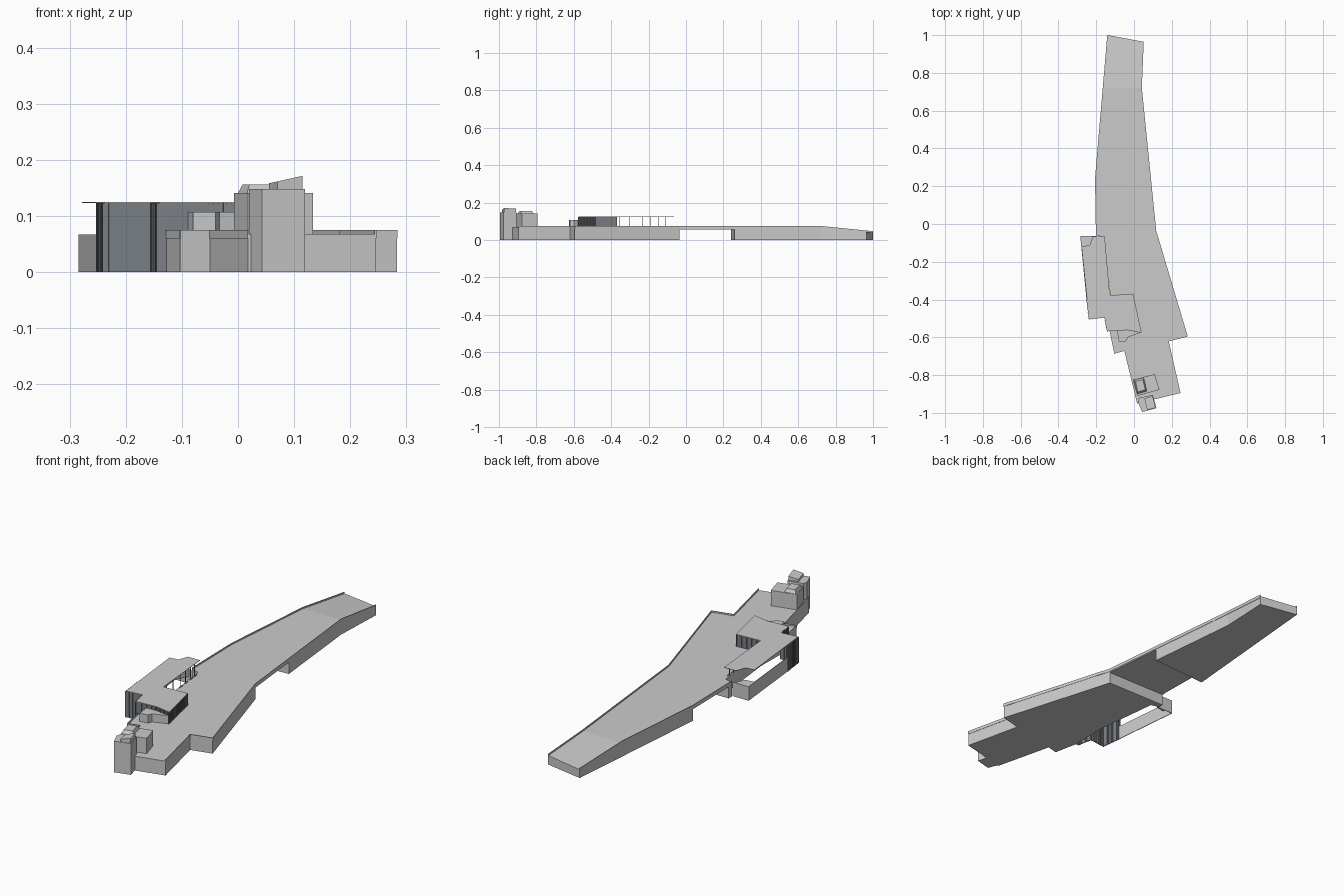
import bpy, bmesh
from mathutils import Vector

if "Cube" in bpy.data.objects:
    bpy.data.objects.remove(bpy.data.objects["Cube"])


def material(name, rgb):
    m = bpy.data.materials.new(name)
    m.diffuse_color = (*rgb, 1)
    m.use_nodes = True
    m.node_tree.nodes["Principled BSDF"].inputs["Base Color"].default_value = m.diffuse_color
    return m


DARK = material("dark_metal", (0.2, 0.22, 0.24))
YELLOW = material("yellow_paint", (0.8, 0.6, 0.15))


def finish(bm, name, mat=None):
    bmesh.ops.recalc_face_normals(bm, faces=bm.faces)
    me = bpy.data.meshes.new(name)
    bm.to_mesh(me)
    bm.free()
    ob = bpy.data.objects.new(name, me)
    bpy.context.collection.objects.link(ob)
    if mat:
        me.materials.append(mat)
    return ob


def add_prism(bm, outline, z0, top, inset=0):
    """Extrude an outline from z0 to top (a height or a function of x, y)."""
    height = top if callable(top) else (lambda x, y: top)
    c = sum((Vector(p) for p in outline), Vector((0, 0))) / len(outline)
    low = [bm.verts.new((x, y, z0)) for x, y in outline]
    high = []
    for p in outline:
        q = Vector(p).lerp(c, inset)
        high.append(bm.verts.new((q.x, q.y, height(*p))))
    bm.faces.new(low[::-1])
    bm.faces.new(high)
    n = len(outline)
    for i in range(n):
        j = (i + 1) % n
        bm.faces.new((low[i], low[j], high[j], high[i]))


def prism(name, outline, z0, top, inset=0, mat=None):
    bm = bmesh.new()
    add_prism(bm, outline, z0, top, inset)
    return finish(bm, name, mat)


def wall(name, path, z0, top, thick=0.003, mat=None, ribs=0):
    """Thin upright wall along a path, with optional evenly spaced ribs."""
    bm = bmesh.new()
    height = top if callable(top) else (lambda x, y: top)
    for a, b in zip(path, path[1:]):
        a, b = Vector(a), Vector(b)
        d = (b - a).normalized()
        n = Vector((-d.y, d.x)) * thick / 2
        v = []
        for p in (a - n, b - n, b + n, a + n):
            v.append(bm.verts.new((p.x, p.y, z0)))
        for p, q in ((a - n, a), (b - n, b), (b + n, b), (a + n, a)):
            v.append(bm.verts.new((p.x, p.y, height(*q))))
        for f in ((3, 2, 1, 0), (4, 5, 6, 7), (0, 1, 5, 4),
                  (1, 2, 6, 5), (2, 3, 7, 6), (3, 0, 4, 7)):
            bm.faces.new([v[i] for i in f])
        if ribs:
            count = max(1, int((b - a).length / ribs))
            for i in range(count + 1):
                p = a.lerp(b, i / count)
                e, w = d * 0.001, n * 2.2
                add_prism(bm, [p - e - w, p + e - w, p + e + w, p - e + w], z0, top)
    return finish(bm, name, mat)


def deck_z(x, y):
    return 0.068 - max(0, y - 0.72) * 0.1


def parapet_z(x, y):
    return deck_z(x, y) + 0.007


# Long walkable deck: two ground blocks with a passage between them
prism("deck_front_block", [
    (-0.20, -0.035), (-0.20, -0.06), (-0.16, -0.07), (-0.125, -0.38),
    (-0.127, -0.57), (-0.103, -0.685), (-0.05, -0.67), (0.018, -0.95),
    (0.245, -0.895), (0.182, -0.62), (0.283, -0.595), (0.116, -0.035)], 0, deck_z)
prism("deck_bridge", [(-0.20, -0.035), (0.116, -0.035), (0.086, 0.26),
                      (-0.205, 0.24)], 0.055, 0.068)
prism("deck_rear_block", [(-0.205, 0.24), (0.086, 0.26), (0.04, 0.72),
                          (-0.164, 0.72)], 0, 0.068)
prism("deck_ramp", [(-0.164, 0.72), (0.04, 0.72), (0.05, 0.965),
                    (-0.14, 1.0)], 0, deck_z)

# Parapets along both long edges
wall("east_parapet", [(0.05, 0.965), (0.04, 0.72), (0.116, -0.035), (0.283, -0.595),
                      (0.182, -0.62), (0.245, -0.895)], 0.06, parapet_z)
wall("west_parapet", [(-0.14, 1.0), (-0.164, 0.72), (-0.205, 0.24),
                      (-0.20, -0.06)], 0.06, parapet_z)
wall("south_west_parapet", [(-0.127, -0.57), (-0.103, -0.685), (-0.05, -0.67),
                            (0.018, -0.95)], 0.06, 0.075)
for ob_name in ("east_parapet", "west_parapet"):
    # keep ramp parapets from poking out below the deck end
    for v in bpy.data.objects[ob_name].data.vertices:
        if v.co.y > 0.9 and v.co.z > 0.0595 and v.co.z < 0.0605:
            v.co.z = 0.035

# Pavilion: thin flat roof with a notch in the back corner
prism("pavilion_roof", [
    (-0.218, -0.065), (-0.155, -0.065), (-0.128, -0.378), (-0.005, -0.37),
    (0.04, -0.575), (-0.035, -0.56), (-0.09, -0.565), (-0.14, -0.568),
    (-0.155, -0.495), (-0.238, -0.505), (-0.278, -0.118), (-0.235, -0.113)],
    0.123, 0.125)
# Ribbed screen walls
wall("pavilion_ground_screen", [(-0.25, -0.40), (-0.238, -0.503), (-0.155, -0.493),
                                (-0.142, -0.566), (-0.128, -0.566)],
     0, 0.123, 0.003, DARK, 0.008)
wall("pavilion_deck_screen", [(-0.125, -0.38), (-0.007, -0.372), (0.037, -0.573),
                              (-0.035, -0.56), (-0.128, -0.566)],
     0.068, 0.123, 0.003, DARK, 0.008)
prism("pavilion_porch", [(-0.09, -0.56), (-0.08, -0.625), (-0.04, -0.62), (-0.033, -0.6),
                         (0.035, -0.575), (-0.035, -0.56)], 0.068, 0.107)
# Low hollow enclosure on the west side
wall("pavilion_low_wall", [(-0.25, -0.40), (-0.283, -0.066), (-0.20, -0.066)], 0, 0.067)
prism("pavilion_corner_block", [(-0.283, -0.065), (-0.21, -0.065), (-0.232, -0.113),
                                (-0.279, -0.12)], 0.033, 0.067)

# Slim glazing posts and yellow edge rail beside the open hall
a, b = Vector((-0.156, -0.075)), Vector((-0.127, -0.36))
bm = bmesh.new()
rail = bmesh.new()
for i, y in enumerate((-0.11, -0.145, -0.19, -0.235, -0.30, -0.355)):
    p = a.lerp(b, (y - a.y) / (b.y - a.y))
    r = 0.0015
    add_prism(bm, [p + Vector(k) for k in ((-r, -r), (r, -r), (r, r), (-r, r))],
              0.068, 0.123)
    q = p + Vector((0.004, 0))
    add_prism(rail, [q + Vector(k) for k in ((-.001, -.012), (.001, -.012),
                                             (.001, .012), (-.001, .012))], 0.068, 0.072)
finish(bm, "glazing_posts", DARK)
finish(rail, "yellow_rail", YELLOW)

# Tower house on the deck with a small tapered skylight
prism("tower_house", [(-0.007, -0.825), (0.11, -0.795), (0.134, -0.878),
                      (0.018, -0.91)], 0.068, 0.141)
prism("tower_house_skylight", [(0.0, -0.825), (0.052, -0.815), (0.068, -0.885),
                               (0.016, -0.9)], 0.141, 0.156, 0.25)

# Front tower with sloping cap
prism("front_tower", [(0.02, -0.94), (0.043, -0.995), (0.119, -0.975),
                      (0.1, -0.905), (0.028, -0.92)], 0, 0.148)
prism("front_tower_cap", [(0.055, -0.925), (0.07, -0.985), (0.115, -0.972), (0.098, -0.91)],
      0.148, lambda x, y: 0.158 + (x - 0.055) * 0.22)
